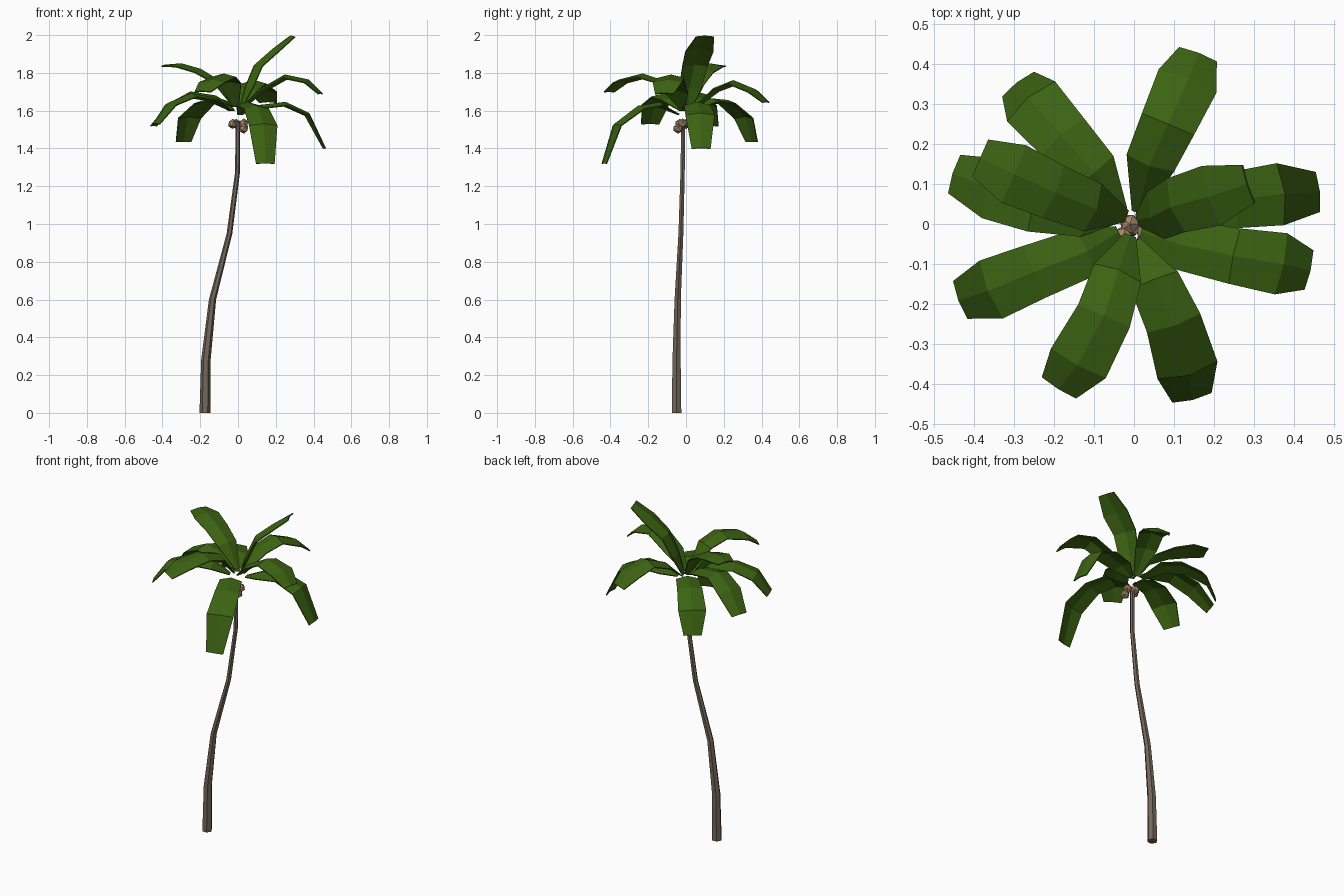
import bpy, bmesh, math
from mathutils import Vector

if "Cube" in bpy.data.objects:
    bpy.data.objects.remove(bpy.data.objects["Cube"])


def material(name, rgb):
    m = bpy.data.materials.new(name)
    m.diffuse_color = (*rgb, 1)
    m.use_nodes = True
    m.node_tree.nodes["Principled BSDF"].inputs["Base Color"].default_value = m.diffuse_color
    return m


LEAF = material("leaf_green", (0.045, 0.125, 0.006))
BARK = material("bark_brown", (0.175, 0.135, 0.10))
NUT = material("coconut_tan", (0.38, 0.235, 0.135))


def finish(bm, name, mat):
    bmesh.ops.recalc_face_normals(bm, faces=bm.faces)
    mesh = bpy.data.meshes.new(name)
    bm.to_mesh(mesh)
    bm.free()
    mesh.materials.append(mat)
    ob = bpy.data.objects.new(name, mesh)
    bpy.context.collection.objects.link(ob)
    return ob


# Curved tapering trunk: x, y, z, radius
path = [(-0.175, -0.05, 0, 0.029), (-0.17, -0.05, 0.28, 0.025),
        (-0.135, -0.044, 0.6, 0.019), (-0.045, -0.027, 0.95, 0.015),
        (-0.003, -0.018, 1.27, 0.013), (0, -0.015, 1.54, 0.012)]
SIDES = 6
bm = bmesh.new()
rings = []
for x, y, z, r in path:
    rings.append([bm.verts.new((x + r * math.cos(a), y + r * math.sin(a), z))
                  for a in (2 * math.pi * i / SIDES for i in range(SIDES))])
for lo, hi in zip(rings, rings[1:]):
    for i in range(SIDES):
        j = (i + 1) % SIDES
        bm.faces.new((lo[i], lo[j], hi[j], hi[i]))
bm.faces.new(rings[0])
bm.faces.new(rings[-1])
finish(bm, "trunk", BARK)

# Coconuts clustered under the crown
for i, (x, y, z) in enumerate([(-0.028, -0.032, 1.53), (0.03, -0.042, 1.505),
                               (0.03, -0.018, 1.532), (-0.01, 0.0, 1.53)]):
    bm = bmesh.new()
    bmesh.ops.create_icosphere(bm, subdivisions=1, radius=0.027)
    bmesh.ops.translate(bm, verts=bm.verts, vec=(x, y, z))
    finish(bm, f"coconut_{i + 1}", NUT)

# Fronds: folded strips along a five-point midrib
WIDTHS = (0.03, 0.125, 0.14, 0.155, 0.10)
RIDGE = (0.0, 0.016, 0.018, 0.016, 0.006)


def frond(name, pts):
    pts = [Vector(p) for p in pts]
    out = pts[-1] - pts[0]
    out.z = 0
    bm = bmesh.new()
    rows = []
    for i, p in enumerate(pts):
        tangent = (pts[min(i + 1, 4)] - pts[max(i - 1, 0)]).normalized()
        flat = Vector((tangent.x, tangent.y, 0)).normalized() + out.normalized()
        side = Vector((-flat.y, flat.x, 0)).normalized()
        up = tangent.cross(side).normalized()
        w, h = WIDTHS[i] / 2, RIDGE[i] / 2
        rows.append([bm.verts.new(p + side * w * s + up * (h if s == 0 else -h))
                     for s in (-1, 0, 1)])
    for a, b in zip(rows, rows[1:]):
        for k in (0, 1):
            bm.faces.new((a[k], a[k + 1], b[k + 1], b[k]))
    ob = finish(bm, name, LEAF)
    mod = ob.modifiers.new("thickness", "SOLIDIFY")
    mod.thickness = 0.006
    mod.offset = 0


frond("frond_back", [(.01, .03, 1.6), (.04, .15, 1.71), (.085, .25, 1.75), (.135, .36, 1.705), (.16, .425, 1.645)])
frond("frond_back_left", [(-.03, .03, 1.6), (-.10, .13, 1.655), (-.18, .22, 1.645), (-.26, .31, 1.565), (-.29, .35, 1.435)])
frond("frond_left_high", [(-.02, .02, 1.62), (-.10, .04, 1.75), (-.20, .08, 1.81), (-.30, .125, 1.84), (-.385, .165, 1.838)])
frond("frond_left", [(-.03, .02, 1.62), (-.12, .03, 1.67), (-.25, .05, 1.69), (-.36, .09, 1.63), (-.45, .125, 1.52)])
frond("frond_front_left", [(-.04, -.02, 1.6), (-.12, -.07, 1.66), (-.25, -.12, 1.68), (-.36, -.165, 1.635), (-.435, -.19, 1.53)])
frond("frond_front_high", [(-.01, -.03, 1.62), (-.04, -.12, 1.75), (-.075, -.23, 1.785), (-.14, -.35, 1.755), (-.188, -.41, 1.70)])
frond("frond_front", [(.01, -.04, 1.58), (.05, -.14, 1.635), (.10, -.25, 1.615), (.135, -.37, 1.525), (.145, -.435, 1.32)])
frond("frond_right_high", [(.02, -.02, 1.61), (.11, -.05, 1.70), (.25, -.08, 1.78), (.37, -.1, 1.755), (.438, -.115, 1.69)])
frond("frond_right", [(.04, .02, 1.59), (.12, .04, 1.62), (.25, .06, 1.635), (.37, .075, 1.58), (.46, .08, 1.40)])
frond("frond_upright", [(.01, .01, 1.6), (.05, .02, 1.72), (.10, .045, 1.84), (.19, .07, 1.92), (.285, .10, 1.993)])
